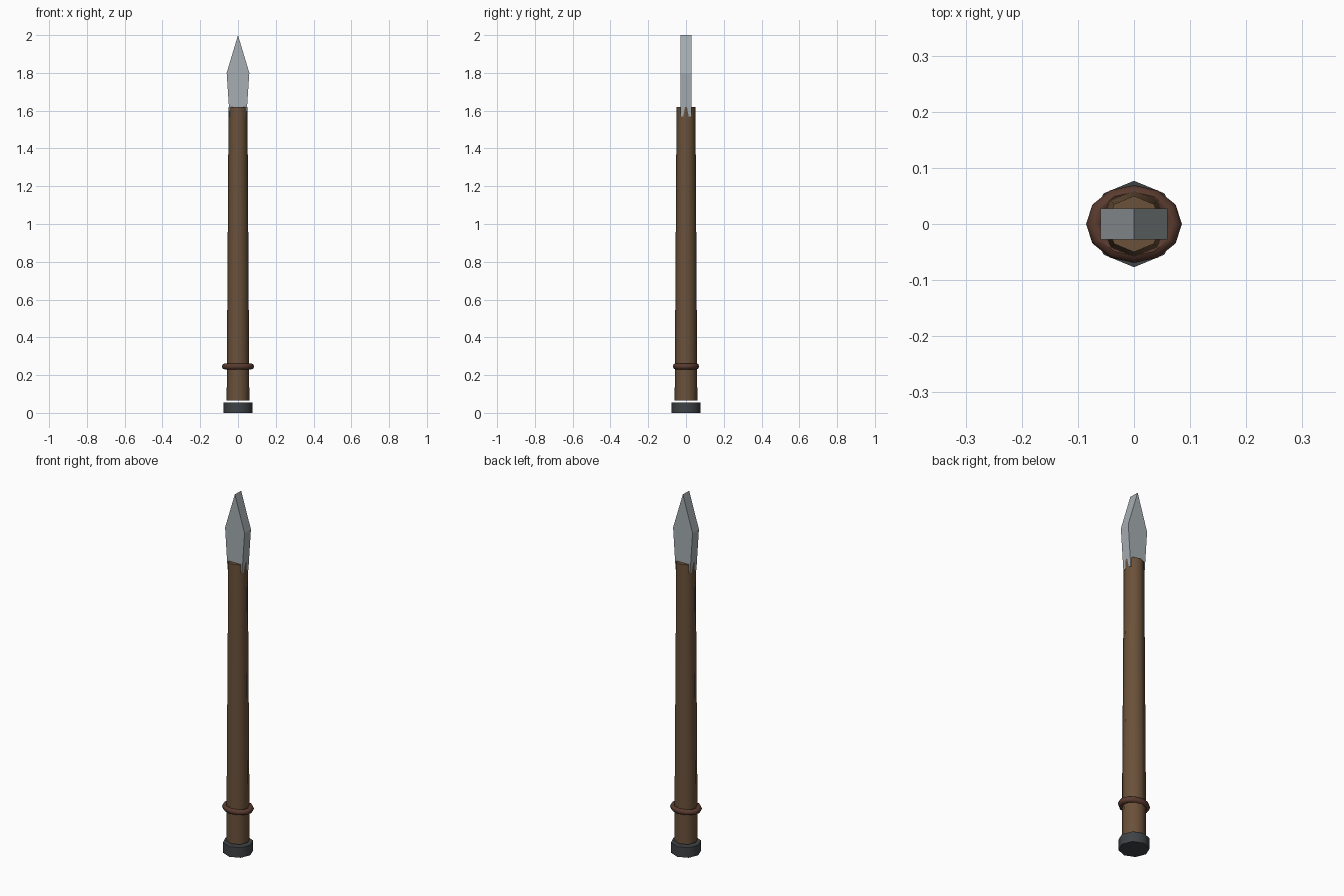
import bpy, bmesh
from math import cos, sin, pi

if "Cube" in bpy.data.objects:
    bpy.data.objects.remove(bpy.data.objects["Cube"])


def finish(name, bm, color, smooth=False):
    bmesh.ops.recalc_face_normals(bm, faces=bm.faces)
    me = bpy.data.meshes.new(name)
    bm.to_mesh(me)
    bm.free()
    mat = bpy.data.materials.new(name + "_colour")
    mat.diffuse_color = (*color, 1)
    mat.use_nodes = True
    mat.node_tree.nodes["Principled BSDF"].inputs["Base Color"].default_value = mat.diffuse_color
    me.materials.append(mat)
    ob = bpy.data.objects.new(name, me)
    bpy.context.collection.objects.link(ob)
    if smooth:
        bpy.ops.object.select_all(action='DESELECT')
        ob.select_set(True)
        bpy.context.view_layer.objects.active = ob
        bpy.ops.object.shade_smooth_by_angle(angle=pi * 50 / 180)
    return ob


def lathe(name, profile, sides, color):
    # Stack of rings joined by quads, capped at both ends
    bm = bmesh.new()
    rings = [[bm.verts.new((r * cos(2 * pi * i / sides), r * sin(2 * pi * i / sides), z))
              for i in range(sides)] for r, z in profile]
    for a, b in zip(rings, rings[1:]):
        for i in range(sides):
            j = (i + 1) % sides
            bm.faces.new((a[i], a[j], b[j], b[i]))
    bm.faces.new(rings[0])
    bm.faces.new(rings[-1])
    return finish(name, bm, color, True)


# Shaft: plain eight-sided taper
lathe("shaft", [(0.06, 0.066), (0.05, 1.62)], 8, (0.147, 0.083, 0.042))

# Butt cap
lathe("butt_cap", [(0.077, 0), (0.077, 0.056)], 8, (0.05, 0.056, 0.06))

# Grip ring: slightly oval torus
bm = bmesh.new()
N, M = 12, 8
grid = []
for i in range(N):
    a = 2 * pi * i / N
    row = []
    for k in range(M):
        b = 2 * pi * k / M
        r = 0.07 + 0.0155 * cos(b)
        row.append(bm.verts.new((r * cos(a), 0.81 * r * sin(a), 0.246 + 0.016 * sin(b))))
    grid.append(row)
for i in range(N):
    for k in range(M):
        p, q = grid[i], grid[(i + 1) % N]
        bm.faces.new((p[k], q[k], q[(k + 1) % M], p[(k + 1) % M]))
finish("grip_ring", bm, (0.10, 0.043, 0.028), True)

# Blade: flat extruded outline
outline = [(0, 2.0), (0.06, 1.80), (0.0445, 1.57), (-0.0445, 1.57), (-0.06, 1.80)]
bm = bmesh.new()
front = bm.faces.new([bm.verts.new((x, -0.028, z)) for x, z in outline])
ext = bmesh.ops.extrude_face_region(bm, geom=[front], use_keep_orig=True)
verts = [v for v in ext["geom"] if isinstance(v, bmesh.types.BMVert)]
bmesh.ops.translate(bm, verts=verts, vec=(0, 0.056, 0))
finish("blade", bm, (0.38, 0.42, 0.44))
